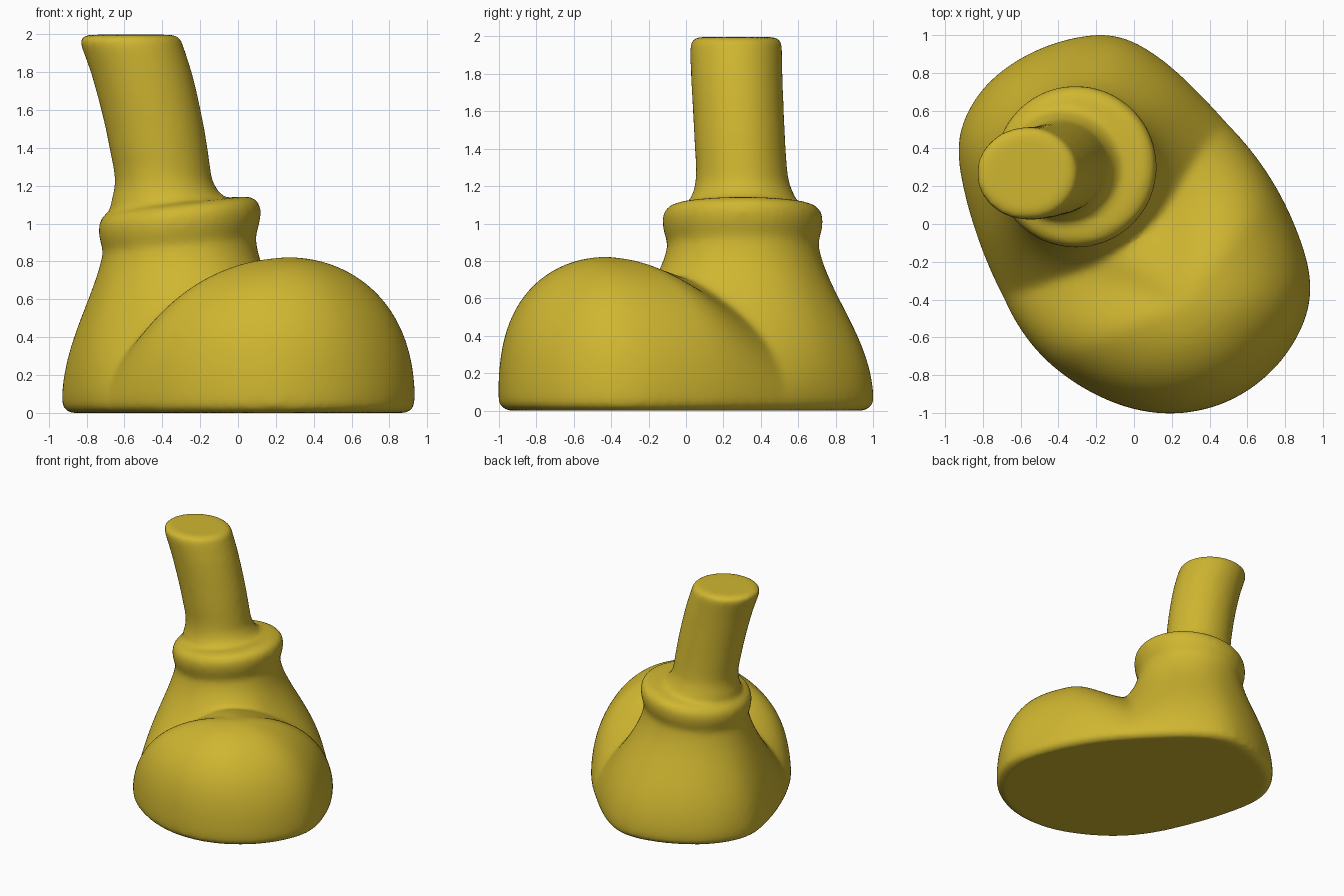
import bpy, bmesh, math
from mathutils import Vector

if "Cube" in bpy.data.objects:
    bpy.data.objects.remove(bpy.data.objects["Cube"])

mat = bpy.data.materials.new("mustard yellow")
mat.diffuse_color = (0.63, 0.47, 0.03, 1)
mat.use_nodes = True
mat.node_tree.nodes["Principled BSDF"].inputs["Base Color"].default_value = mat.diffuse_color
AXIS = Vector((.61, -.79))  # heel to toe


def smooth_loop(pts, n=6):
    """Closed Catmull-Rom curve through 2D points, lightly relaxed."""
    out, m = [], len(pts)
    for i in range(m):
        a, b, c, d = (Vector(pts[(i + k) % m]) for k in (-1, 0, 1, 2))
        for j in range(n):
            t = j / n
            out.append(0.5 * (2 * b + (c - a) * t + (2 * a - 5 * b + 4 * c - d) * t * t
                              + (3 * b - a - 3 * c + d) * t ** 3))
    for _ in range(10):
        out = [(out[i - 1] + out[i] * 2 + out[(i + 1) % len(out)]) / 4 for i in range(len(out))]
    return [p * 1.008 for p in out]


def ease(x, lo=0.0, hi=1.0):
    x = min(1, max(0, (x - lo) / (hi - lo)))
    return x * x * (3 - 2 * x)


def loft(bm, rings):
    """Closed skin over a stack of equal-length rings."""
    vs = [[bm.verts.new(p) for p in r] for r in rings]
    n = len(vs[0])
    for a, b in zip(vs, vs[1:]):
        for i in range(n):
            j = (i + 1) % n
            bm.faces.new((a[i], a[j], b[j], b[i]))
    bm.faces.new(vs[0][::-1])
    bm.faces.new(vs[-1])


def oval(cx, cy, rx, ry, z, tilt=0.0, n=72):
    return [(cx + rx * math.cos(a), cy + ry * math.sin(a), z + tilt * rx * math.cos(a))
            for a in (2 * math.pi * i / n for i in range(n))]


bm = bmesh.new()

# Footprint, anticlockwise from the heel's left side
sole = smooth_loop([(-.935, .37), (-.86, .03), (-.75, -.27), (-.61, -.55), (-.4, -.78), (-.1, -.95),
                    (.2, -1.005), (.5, -.94), (.75, -.76), (.9, -.52), (.935, -.3), (.87, -.06),
                    (.76, .18), (.6, .42), (.4, .635), (.2, .83), (0, .965), (-.2, 1.005),
                    (-.5, .93), (-.75, .77), (-.885, .58)])
edge = {0: .05, .012: .02, .04: .004}  # rounding of the bottom edge

# Heel rising and narrowing into the ankle, steeper on the toe side
ank = Vector((-.305, .305))
rings = []
for z in list(edge) + [.95 * k / 18 for k in range(2, 19)] + [1.0]:
    ring = []
    for p in sole:
        d = (p - ank).normalized()
        power = 1.2 - .5 * ease(d.dot(AXIS), -.1, .9)
        t = ease((z / .95) ** power)
        q = (p - d * edge.get(z, 0)).lerp(ank + d * .398, t)
        ring.append((q.x, q.y, z))
    rings.append(ring)
loft(bm, rings)

# Bulbous toe: full and round in front, sloping towards the heel
mid = Vector((.27, -.43))
rings = []
for z in list(edge) + [.822 * math.sin(math.pi / 2 * k / 24.5) for k in range(2, 25)]:
    ring = []
    for p in sole:
        d = p - mid
        u = d.normalized()
        f = ease(-u.dot(AXIS), .2, .95)
        full = 2.5 + .4 * ease(-u.y - .5 * u.x, 0, 1)
        w = z / .822
        s = (1 - w ** (full * (1 - f) + 1.2 * f)) ** (.5 + .18 * f)
        q = mid + d * s - u * edge.get(z, 0)
        ring.append((q.x, q.y, z))
    rings.append(ring)
loft(bm, rings)

# Rolled collar, tilted up on the right
loft(bm, [oval(-.308, .303, r, r, z, .11) for r, z in
          [(.36, .83), (.392, .865), (.411, .92), (.425, .97), (.43, 1.02), (.422, 1.06),
           (.397, 1.09), (.36, 1.103), (.3, 1.108)]])

# Leg, leaning left, with a flared foot and a rounded top
loft(bm, [oval(x, y, rx, ry, z) for x, y, rx, ry, z in
          [(-.37, .305, .31, .29, 1.0), (-.36, .305, .31, .29, 1.12), (-.38, .305, .275, .265, 1.17),
           (-.393, .3, .256, .248, 1.23), (-.403, .297, .256, .243, 1.3), (-.42, .29, .259, .243, 1.4),
           (-.438, .285, .261, .243, 1.5), (-.46, .28, .263, .243, 1.6), (-.484, .275, .265, .244, 1.7),
           (-.511, .271, .267, .245, 1.8), (-.545, .268, .269, .246, 1.9),
           (-.565, .268, .27, .246, 1.955), (-.569, .268, .265, .24, 1.98),
           (-.566, .268, .24, .217, 1.997)]])

me = bpy.data.meshes.new("boot_and_leg")
bm.to_mesh(me)
bm.free()
me.materials.append(mat)
ob = bpy.data.objects.new("boot_and_leg", me)
bpy.context.collection.objects.link(ob)

# Fuse the parts and soften the joins
fuse = ob.modifiers.new("fuse", 'REMESH')
fuse.mode = 'VOXEL'
fuse.voxel_size = .02
fuse.use_smooth_shade = True
soft = ob.modifiers.new("soften", 'SMOOTH')
soft.factor = .5
soft.iterations = 12
